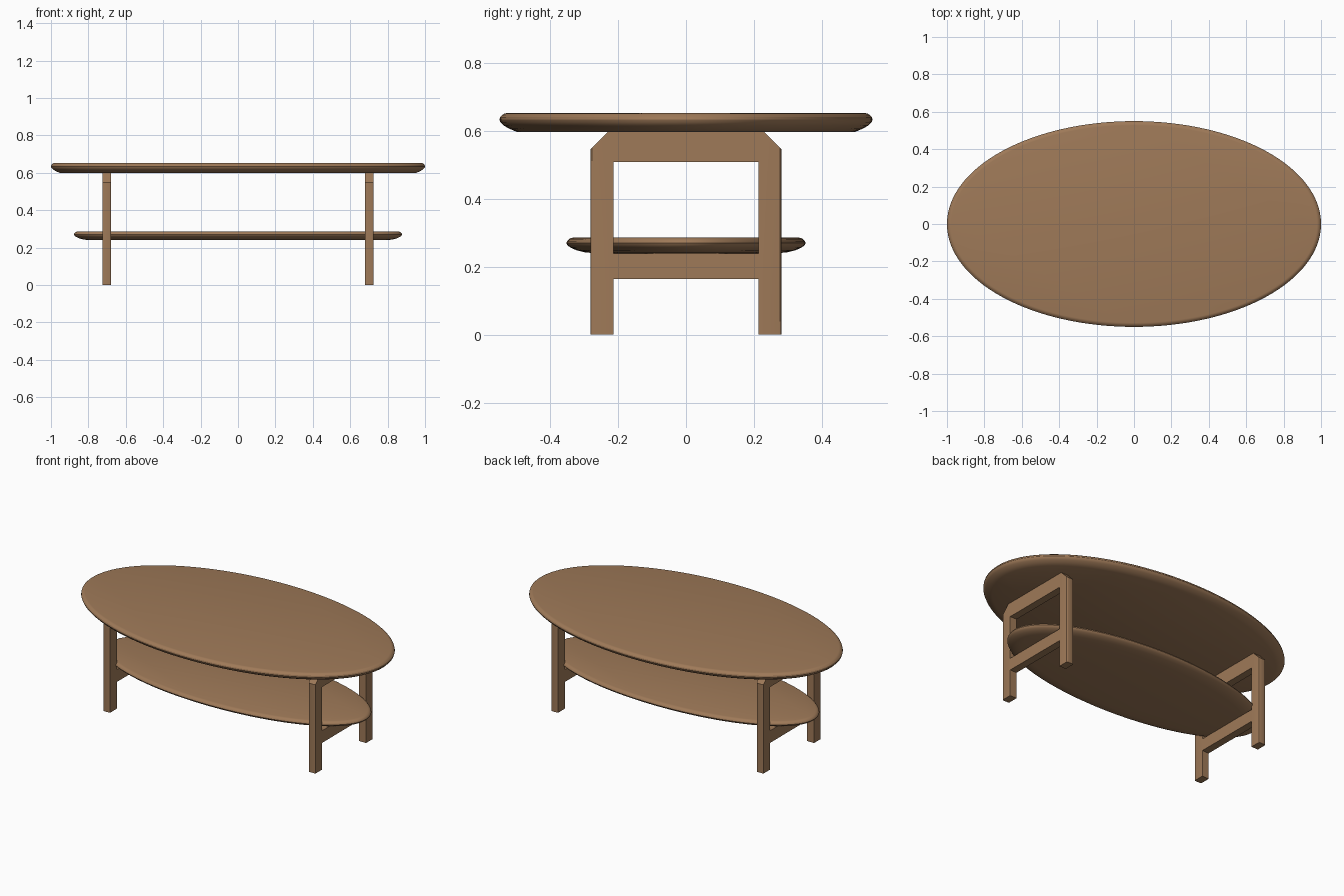
import bpy, bmesh, math

if "Cube" in bpy.data.objects:
    bpy.data.objects.remove(bpy.data.objects["Cube"])

wood = bpy.data.materials.new("warm brown wood")
wood.diffuse_color = (0.345, 0.193, 0.098, 1)
wood.use_nodes = True
wood.node_tree.nodes["Principled BSDF"].inputs["Base Color"].default_value = wood.diffuse_color


def finish(name, bm):
    bmesh.ops.recalc_face_normals(bm, faces=bm.faces)
    me = bpy.data.meshes.new(name)
    bm.to_mesh(me)
    bm.free()
    ob = bpy.data.objects.new(name, me)
    bpy.context.collection.objects.link(ob)
    me.materials.append(wood)
    bpy.ops.object.select_all(action='DESELECT')
    ob.select_set(True)
    bpy.context.view_layer.objects.active = ob
    bpy.ops.object.shade_smooth_by_angle(angle=math.radians(30))
    return ob


def oval_slab(name, rx, ry, profile, n=128):
    """Oval board; profile = (inset, z) from bottom edge to top edge."""
    bm = bmesh.new()
    rings = []
    for inset, z in profile:
        rings.append([bm.verts.new(((rx - inset) * math.cos(2 * math.pi * i / n),
                                    (ry - inset) * math.sin(2 * math.pi * i / n), z))
                      for i in range(n)])
    for a, b in zip(rings, rings[1:]):
        for i in range(n):
            j = (i + 1) % n
            bm.faces.new((a[i], a[j], b[j], b[i]))
    bm.faces.new(rings[0][::-1])
    bm.faces.new(rings[-1])
    return finish(name, bm)


def leg_frame(name, x, half=0.0235):
    """Two legs joined by an upper and a lower rail, cut from one flat outline."""
    bm = bmesh.new()
    i, o, top = 0.214, 0.281, 0.598
    leg = [(i, 0), (o, 0), (o, 0.548), (0.231, top), (i, top), (i, 0.51), (i, 0.24), (i, 0.165)]
    outlines = [leg, [(-y, z) for y, z in reversed(leg)]]
    for z0, z1 in ((0.51, top), (0.165, 0.24)):
        outlines.append([(-i, z0), (i, z0), (i, z1), (-i, z1)])
    for pts in outlines:
        bm.faces.new([bm.verts.new((x - half, y, z)) for y, z in pts])
    bmesh.ops.remove_doubles(bm, verts=bm.verts, dist=1e-4)
    res = bmesh.ops.extrude_face_region(bm, geom=bm.faces[:], use_keep_orig=True)
    new = [g for g in res["geom"] if isinstance(g, bmesh.types.BMVert)]
    bmesh.ops.translate(bm, verts=new, vec=(2 * half, 0, 0))
    bmesh.ops.recalc_face_normals(bm, faces=bm.faces)
    # soften the outer leg corners
    outer = [e for e in bm.edges
             if all(abs(abs(v.co.y) - o) < 1e-4 for v in e.verts)
             and abs(e.verts[0].co.z - e.verts[1].co.z) > 0.1]
    bmesh.ops.bevel(bm, geom=outer, offset=0.007, segments=3, profile=0.5, affect='EDGES')
    return finish(name, bm)


# table top: undercut below, rounded rim above
oval_slab("table_top", 1.0, 0.55,
          [(0.052, 0.598), (0.03, 0.607), (0.012, 0.617), (0.003, 0.626), (0, 0.634),
           (0.002, 0.642), (0.008, 0.648), (0.014, 0.652), (0.022, 0.6535)])

# lower shelf
oval_slab("lower_shelf", 0.877, 0.353,
          [(0.085, 0.24), (0.055, 0.243), (0.03, 0.249), (0.012, 0.257), (0.003, 0.264), (0, 0.27),
           (0.002, 0.276), (0.008, 0.282), (0.014, 0.285), (0.022, 0.287)])

# leg frames at both ends
for side, x in (("left", -0.702), ("right", 0.702)):
    leg_frame(side + "_leg_frame", x)
